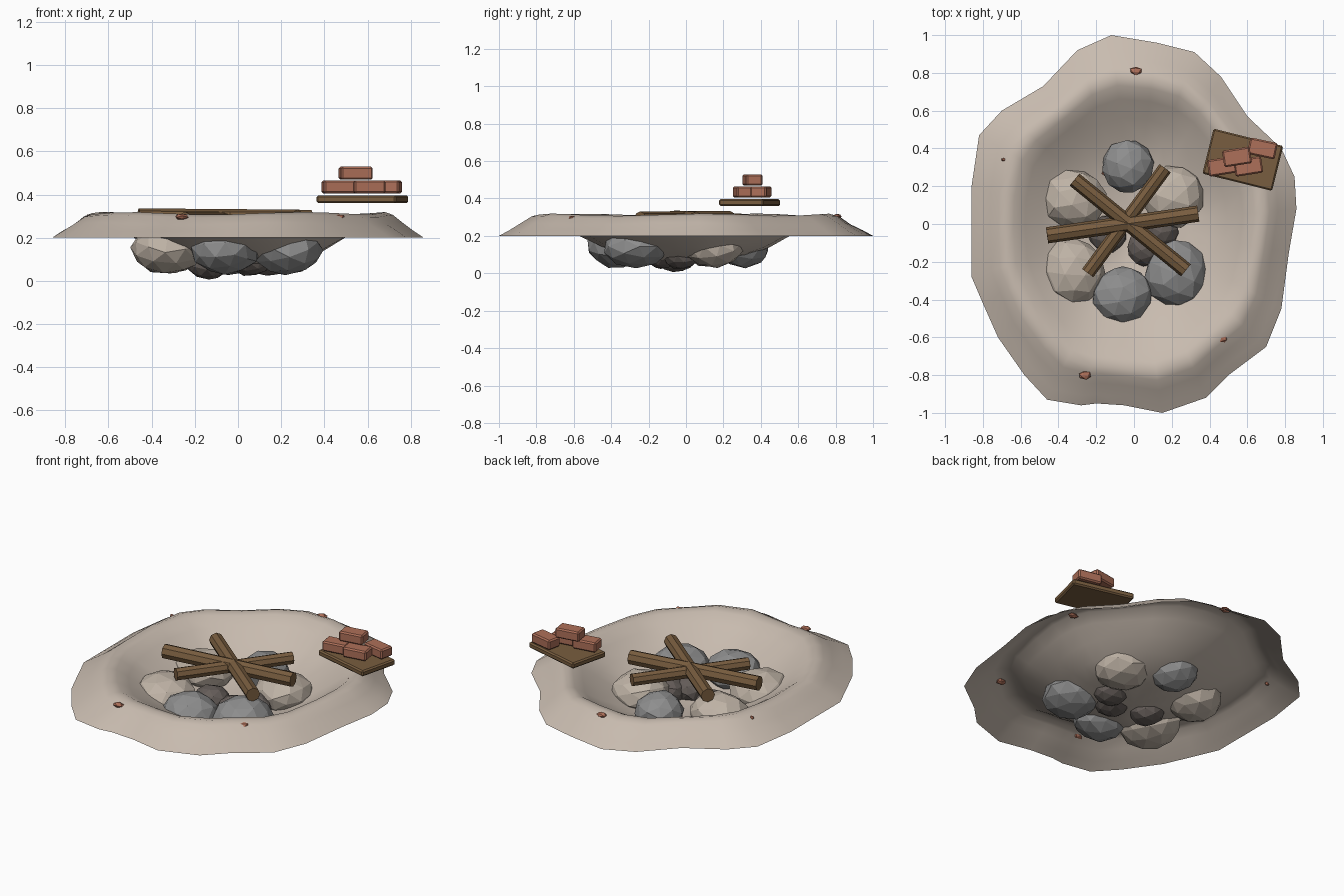
import bpy, bmesh, math, random
from mathutils import Vector, Matrix

random.seed(4)
if "Cube" in bpy.data.objects:
    bpy.data.objects.remove(bpy.data.objects["Cube"], do_unlink=True)


def material(name, r, g, b):
    mat = bpy.data.materials.new(name)
    mat.use_nodes = True
    colour = (r, g, b, 1)
    mat.diffuse_color = colour
    mat.node_tree.nodes["Principled BSDF"].inputs["Base Color"].default_value = colour
    return mat


sand = material("sand", .58, .50, .43)
pale_stone = material("pale stone", .52, .45, .38)
grey_stone = material("grey stone", .27, .27, .27)
dark_stone = material("dark stone", .13, .11, .1)
wood = material("wood", .19, .11, .05)
brick_red = material("brick red", .42, .16, .1)


def finish(name, bm, mat, smooth=False):
    mesh = bpy.data.meshes.new(name)
    bmesh.ops.recalc_face_normals(bm, faces=bm.faces)
    for face in bm.faces:
        face.smooth = smooth
    bm.to_mesh(mesh)
    bm.free()
    mesh.materials.append(mat)
    obj = bpy.data.objects.new(name, mesh)
    bpy.context.scene.collection.objects.link(obj)
    return obj


# Sandy pit: an irregular outline, in hundredths, repeated as rings
outline = [(-12, 100), (12, 96), (32, 91), (46, 78), (60, 57), (78, 40), (85, 25),
           (86, 8), (82, -15), (78, -45), (70, -65), (50, -80), (38, -92), (15, -100),
           (-5, -96), (-20, -95), (-28, -96), (-46, -93), (-58, -80), (-72, -60),
           (-80, -42), (-86, -28), (-86, 0), (-86, 20), (-82, 47), (-70, 60),
           (-48, 73), (-30, 92)]
profile = [(1, .2), (.95, .23), (.89, .265), (.84, .3), (.8, .313), (.75, .303),
           (.68, .26), (.58, .2), (.47, .145), (.35, .1), (.2, .07)]


def build_pit():
    bm = bmesh.new()
    rings = []
    for f, z in profile:
        ring = []
        for x, y in outline:
            rough = Vector((x, y, 0)) / 100
            # Inner rings relax towards a plain oval
            a = math.atan2(y / .96, x / .84)
            oval = Vector((.84 * math.cos(a), .96 * math.sin(a), 0))
            p = oval.lerp(rough, f ** 2) * f
            p.z = z + .006 * math.sin(5 * a + 9 * f) * (f < .9)
            ring.append(bm.verts.new(p))
        rings.append(ring)
    n = len(outline)
    for a, b in zip(rings, rings[1:]):
        for i in range(n):
            j = (i + 1) % n
            bm.faces.new((a[i], a[j], b[j], b[i]))
    centre = bm.verts.new((0, 0, .06))
    for i in range(n):
        bm.faces.new((rings[-1][i], rings[-1][(i + 1) % n], centre))
    finish("sand_pit", bm, sand, True)


build_pit()


# Faceted stones
def stone(name, centre, size, mat, jitter=.05, detail=2):
    bm = bmesh.new()
    bmesh.ops.create_icosphere(bm, subdivisions=detail, radius=1)
    turn = Matrix.Rotation(random.uniform(0, math.tau), 3, (random.random(), .5, 1))
    for v in bm.verts:
        p = turn @ v.co * random.uniform(1 - jitter, 1 + jitter)
        v.co = Vector(centre) + Vector([p[i] * size[i] for i in range(3)])
    return finish(name, bm, mat)


for name, x, y, rx, ry, mat in [
        ("back_stone", -.03, .305, .135, .145, grey_stone),
        ("left_back_stone", -.32, .13, .175, .155, pale_stone),
        ("left_front_stone", -.325, -.25, .175, .18, pale_stone),
        ("front_stone", -.06, -.375, .16, .15, grey_stone),
        ("right_front_stone", .225, -.265, .165, .18, grey_stone),
        ("right_back_stone", .21, .145, .165, .165, pale_stone)]:
    stone(name, (x, y, .145), (rx, ry, .115), mat)

for x, y, z in [(-.14, -.055, .082), (.06, -.125, .1), (.14, -.03, .1)]:
    stone("ember_stone", (x, y, z), (.1, .1, .078), dark_stone)

# Brick chips scattered in the sand
for x, y, z, s in [(.01, .81, .305, .034), (.465, -.605, .295, .034), (-.26, -.8, .297, .034),
                   (-.69, .34, .295, .014), (.63, .22, .298, .032), (-.14, .27, .12, .03)]:
    stone("brick_chip", (x, y, z), (s, s * .7, .014), brick_red, .1, 1)


# Crossed logs
def log(name, start, end, radius):
    start, end = Vector(start), Vector(end)
    axis = end - start
    bm = bmesh.new()
    place = Matrix.Translation((start + end) / 2) @ axis.to_track_quat("Z", "Y").to_matrix().to_4x4()
    bmesh.ops.create_cone(bm, cap_ends=True, segments=8, radius1=radius,
                          radius2=radius, depth=axis.length, matrix=place)
    finish(name, bm, wood)


log("long_log", (-.46, -.06, .293), (.34, .055, .286), .043)
log("front_log", (-.315, .235, .292), (.275, -.245, .29), .041)
log("lower_log", (-.245, -.26, .283), (.165, .295, .283), .037)


# Plank and its brick stack
def block(name, centre, size, angle, mat, bevel):
    bm = bmesh.new()
    place = (Matrix.Translation(centre) @ Matrix.Rotation(math.radians(angle), 4, "Z")
             @ Matrix.Diagonal((*size, 1)))
    bmesh.ops.create_cube(bm, size=1, matrix=place)
    bmesh.ops.bevel(bm, geom=bm.edges[:], offset=bevel, segments=1, affect="EDGES")
    finish(name, bm, mat)


block("plank", (.576, .34, .378), (.38, .245, .036), -14, wood, .008)
for x, y, z, angle in [(.465, .305, .435, 9), (.605, .305, .435, 9),
                       (.68, .4, .435, -12), (.545, .355, .499, 9)]:
    block("brick", (x, y, z), (.148, .088, .06), angle, brick_red, .008)
